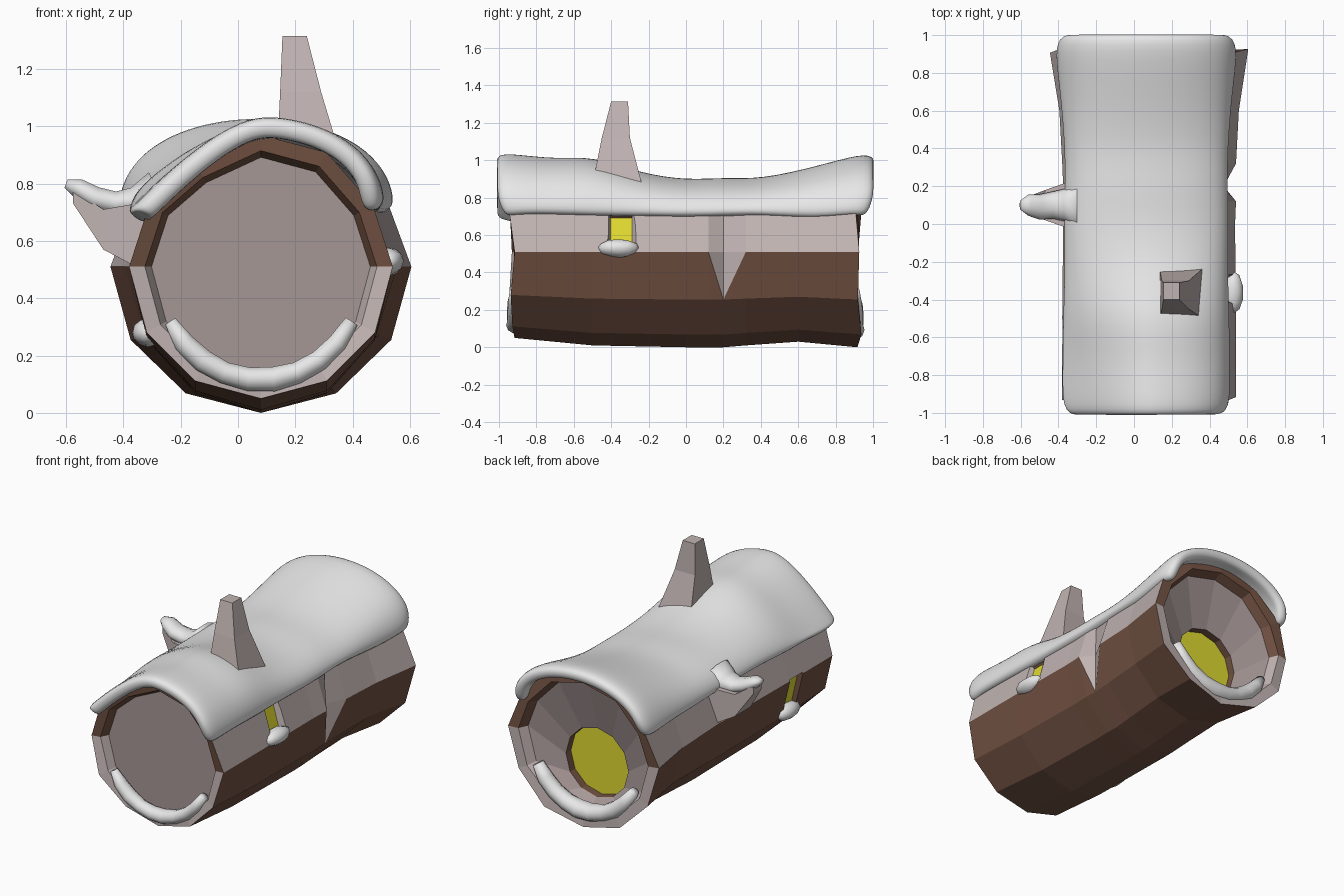
import bpy, bmesh, math, random
from mathutils import Vector

if "Cube" in bpy.data.objects:
    bpy.data.objects.remove(bpy.data.objects["Cube"])

random.seed(4)
CX, CZ, N = 0.08, 0.51, 12


def material(name, rgb):
    m = bpy.data.materials.new(name)
    m.diffuse_color = (*rgb, 1)
    m.use_nodes = True
    m.node_tree.nodes["Principled BSDF"].inputs["Base Color"].default_value = m.diffuse_color
    return m


BROWN = material("bark_brown", (0.172, 0.085, 0.056))
MAUVE = material("frosted_wood", (0.53, 0.455, 0.445))
YELLOW = material("window_yellow", (0.74, 0.70, 0.03))
INNER = material("inner_wood", (0.38, 0.31, 0.305))
SNOW = material("snow_white", (0.80, 0.80, 0.80))
LOG_MATS = [BROWN, MAUVE, YELLOW, INNER]


def finish(name, bm, mats, smooth=False, recalc=True):
    if recalc:
        bmesh.ops.recalc_face_normals(bm, faces=bm.faces[:])
    for f in bm.faces:
        f.smooth = smooth
    me = bpy.data.meshes.new(name)
    bm.to_mesh(me)
    bm.free()
    for m in mats:
        me.materials.append(m)
    ob = bpy.data.objects.new(name, me)
    bpy.context.collection.objects.link(ob)
    return ob


def loft(name, rings, mats, smooth=False, side=(0,), end=0):
    bm = bmesh.new()
    vs = [[bm.verts.new(p) for p in r] for r in rings]
    n = len(rings[0])
    for a, b in zip(vs, vs[1:]):
        for k in range(n):
            f = bm.faces.new((a[k], a[(k + 1) % n], b[(k + 1) % n], b[k]))
            f.material_index = side[k % len(side)]
    bm.faces.new(vs[0])
    bm.faces.new(vs[-1]).material_index = end
    return finish(name, bm, mats, smooth)


def log_ring(y, rx, zb, zt, s=1.0, jitter=0.0):
    pts = []
    for k in range(N):
        a = math.radians(30 * k)
        x, z = rx * math.cos(a), math.sin(a)
        z *= (zt - CZ) if k < 6 else (CZ - zb)
        if k in (1, 5):
            x, z = x * 0.98, 0.215
        if k == 4 and y < -0.4:
            z -= 0.045                          # front left shoulder is lower
        pts.append((CX + x * s, y + random.uniform(-jitter, jitter), CZ + z * s))
    return pts


# ---- hollow log: bark, rims, front panel and funnel to the round back window
def build_log():
    front, back = (-0.93, 0.46, 0.05, 0.97), (0.92, 0.525, 0.0, 0.98)
    outer = [front, (-0.5, 0.46, 0.01, 0.93), (0, 0.455, 0, 0.84), (0.12, 0.46, 0, 0.84),
             (0.20, 0.455, 0, 0.84), (0.32, 0.46, 0.01, 0.85), (0.6, 0.475, 0.03, 0.89), back]
    rings = [log_ring(-0.87, *front[1:], s=0.83), log_ring(-0.92, *front[1:], s=0.88)]
    rings += [log_ring(*r, jitter=0.018 if r in (front, back) else 0) for r in outer]
    rings += [log_ring(0.92, *back[1:], s=0.87), log_ring(0.86, *back[1:], s=0.82)]
    for y in (0.78, 0.73):
        rings.append([(CX + 0.22 * math.cos(k * math.pi / 6), y,
                       0.36 + 0.22 * math.sin(k * math.pi / 6)) for k in range(N)])
    crack = 6                                   # ring carrying the side crack
    x, y, z = rings[crack][0]
    rings[crack][0] = (x - 0.06, y, z)

    bm = bmesh.new()
    vs = [[bm.verts.new(p) for p in r] for r in rings]
    last = len(vs) - 1

    def face(verts, mi):
        bm.faces.new(verts).material_index = mi

    for i in range(last):
        a, b = vs[i], vs[i + 1]
        for k in range(N):
            k2, up = (k + 1) % N, k < 6
            if 2 <= i < 9:
                mi = 1 if up else 0             # bark
            elif i < 2 or i in (9, 10):
                mi = 0 if up else 1             # rims
            else:
                mi = 3 if i == 11 else 0        # funnel, window reveal
            if i == crack - 1 and k == 11:
                face((a[11], a[0], b[11]), 0)
                face((a[0], b[0], b[11]), 1)
            elif i == crack and k == 11:
                face((a[11], b[0], b[11]), 0)
                face((a[11], a[0], b[0]), 1)
            else:
                face((a[k], a[k2], b[k2], b[k]), mi)
    face(vs[0], 3)
    face(vs[last], 2)
    return finish("log", bm, LOG_MATS)


log = build_log()


# ---- side windows: recesses whose back face is the yellow pane
def window(name, out_x, out_z, out_y, low, high, in_y, side):
    outer = [(out_x, out_y[0], out_z[0]), (out_x, out_y[1], out_z[0]),
             (out_x, out_y[1], out_z[1]), (out_x, out_y[0], out_z[1])]
    inner = [(low[0], in_y[0], low[1]), (low[0], in_y[1], low[1]),
             (high[0], in_y[1], high[1]), (high[0], in_y[0], high[1])]
    cutter = loft(name, [outer, inner], LOG_MATS, side=side, end=2)
    cutter.hide_render = True
    cutter.hide_viewport = True
    mod = log.modifiers.new(name, 'BOOLEAN')
    mod.operation, mod.object, mod.solver = 'DIFFERENCE', cutter, 'EXACT'


window("right_window_cutter", .62, (.52, .95), (-.47, -.21), (.490, .55), (.450, .69),
       (-.405, -.29), (0, 1, 0, 1))
window("left_window_cutter", -.50, (.27, .58), (-.65, -.49), (-.300, .30), (-.345, .50),
       (-.63, -.51), (0, 0, 0, 0))


# ---- snow blanket over the top
def build_snow():
    # y, half width, top height, slope of the left front shoulder (0 round, 1 straight)
    rows = [(-1.02, .43, 1.03, 1), (-.95, .455, 1.045, 1), (-.7, .45, 1.01, .9), (-.5, .45, 1.03, .6),
            (-.25, .44, .935, .25), (0, .445, .895, 0), (.2, .44, .91, 0), (.4, .44, .90, 0),
            (.7, .465, .97, 0), (.94, .495, 1.04, 0), (1.015, .465, 1.02, 0)]
    bm = bmesh.new()
    M, grid = 12, []
    for y, hw, top, skew in rows:
        row = []
        for j in range(M + 1):
            t = math.pi * j / M
            c = math.cos(t)
            s = max(math.sin(t), 0) ** 0.85
            if c > 0:
                s = (1 - skew) * s + skew * (1 - c ** 1.4)
            z = 0.70 + (top - 0.70) * s
            dy = 0
            if j in (0, M):
                z += random.uniform(-0.012, 0.018)
                dy = 0.04 if y < -0.9 else (-0.04 if y > 0.9 else 0)
            row.append(bm.verts.new((0.065 - hw * c, y + dy, z)))
        grid.append(row)
    for a, b in zip(grid, grid[1:]):
        for j in range(M):
            bm.faces.new((a[j], a[j + 1], b[j + 1], b[j]))
    ob = finish("snow_blanket", bm, [SNOW], True, recalc=False)
    sol = ob.modifiers.new("thickness", 'SOLIDIFY')
    sol.thickness, sol.offset = 0.075, -1
    sub = ob.modifiers.new("smooth", 'SUBSURF')
    sub.levels = sub.render_levels = 2


build_snow()


# ---- round snow ridges
def snow_ridge(name, pts, radii, wide=1.15):
    rings = []
    for i, p in enumerate(pts):
        p = Vector(p)
        d = (Vector(pts[min(i + 1, len(pts) - 1)]) - Vector(pts[max(i - 1, 0)])).normalized()
        u = Vector((0, 1, 0))
        w = d.cross(u).normalized()
        rings.append([p + radii[i] * (u * wide * math.cos(q) + w * math.sin(q))
                      for q in (math.tau * k / 10 for k in range(10))])
    loft(name, rings, [SNOW], True)


for name, y, r, fat in (("front_rim_snow", -0.91, 0.355, 1.0), ("back_rim_snow", 0.89, 0.38, 1.25)):
    angs = [math.radians(-153 + 14 * i) for i in range(10)]
    snow_ridge(name, [(CX + r * math.cos(a), y, 0.49 + (r + 0.02) * math.sin(a)) for a in angs],
               [fat * q for q in (.022, .038, .042, .04, .043, .045, .04, .038, .036, .026)])


# ---- upright stub on top and sideways stub on the left
def rect_z(x0, x1, y0, y1, z):
    return [(x0, y0, z), (x1, y0, z), (x1, y1, z), (x0, y1, z)]


def rect_x(x, y0, y1, z0, z1):
    return [(x, y0, z0), (x, y1, z0), (x, y1, z1), (x, y0, z1)]


loft("top_branch", [rect_z(.135, .365, -.50, -.235, .87), rect_z(.147, .29, -.45, -.30, 1.12),
                    rect_z(.155, .24, -.40, -.31, 1.315)], [MAUVE])
loft("side_branch", [rect_x(-.30, -.04, .24, .48, .74), rect_x(-.47, .02, .18, .57, .71),
                     rect_x(-.575, .06, .14, .73, .78)], [MAUVE])
snow_ridge("side_branch_snow", [(-.28, .1, .77), (-.36, .1, .735), (-.43, .1, .73), (-.50, .09, .75),
                                (-.56, .1, .785), (-.60, .1, .80)],
           [.08, .055, .045, .042, .035, .016], wide=1.6)


# ---- snow lumps on the window sills
def lump(name, loc, size):
    bm = bmesh.new()
    bmesh.ops.create_icosphere(bm, subdivisions=2, radius=1)
    for v in bm.verts:
        k = random.uniform(0.95, 1.05)
        v.co = [loc[i] + v.co[i] * size[i] * k for i in range(3)]
    finish(name, bm, [SNOW], True)


lump("right_sill_snow", (.525, -.36, .53), (.055, .11, .05))
lump("left_sill_snow", (-.315, -.57, .28), (.055, .11, .05))
